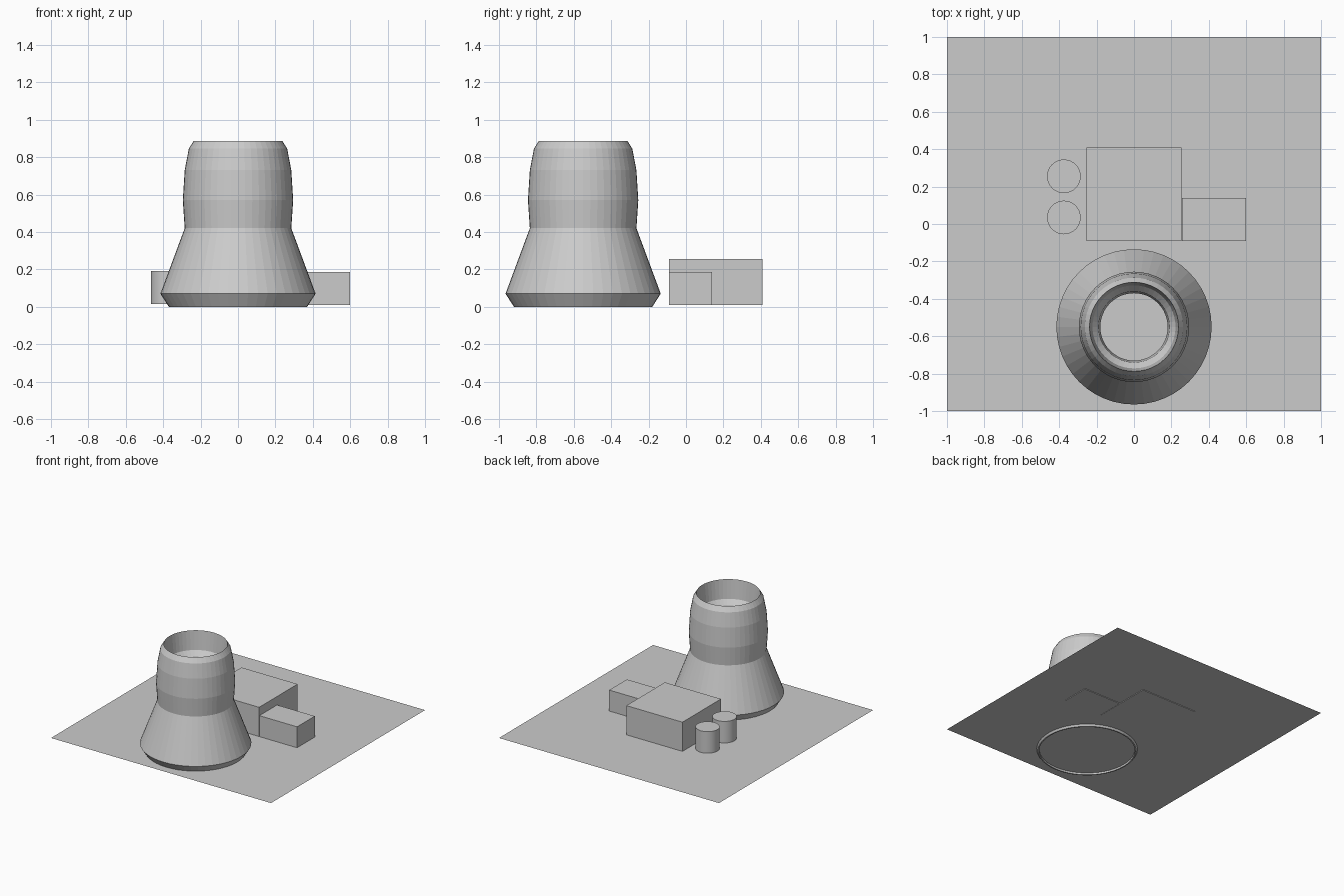
import bpy, bmesh, math

cube = bpy.data.objects.get("Cube")
if cube:
    bpy.data.objects.remove(cube, do_unlink=True)

GREY = (0.6, 0.6, 0.6, 1.0)
concrete = bpy.data.materials.new("concrete_grey")
concrete.use_nodes = True
concrete.diffuse_color = GREY
concrete.node_tree.nodes["Principled BSDF"].inputs["Base Color"].default_value = GREY

GROUND = 0.015
SINK = 0.01


def add_object(name, bm, location):
    bmesh.ops.recalc_face_normals(bm, faces=bm.faces)
    mesh = bpy.data.meshes.new(name)
    bm.to_mesh(mesh)
    bm.free()
    mesh.materials.append(concrete)
    obj = bpy.data.objects.new(name, mesh)
    obj.location = location
    bpy.context.collection.objects.link(obj)
    return obj


def box(name, x0, x1, y0, y1, top):
    bm = bmesh.new()
    bmesh.ops.create_cube(bm, size=1)
    bmesh.ops.scale(bm, vec=(x1 - x0, y1 - y0, top - SINK), verts=bm.verts)
    return add_object(name, bm, ((x0 + x1) / 2, (y0 + y1) / 2, (top + SINK) / 2))


def tank(name, x, y, radius, top):
    bm = bmesh.new()
    bmesh.ops.create_cone(bm, cap_ends=True, segments=32, radius1=radius,
                          radius2=radius, depth=top - GROUND)
    obj = add_object(name, bm, (x, y, (top + GROUND) / 2))
    for face in obj.data.polygons:
        face.use_smooth = len(face.vertices) == 4
    return obj


def lathe(name, profile, location, sides):
    """Revolve a closed (radius, height) profile into a ring of flat faces."""
    bm = bmesh.new()
    rings = []
    for radius, z in profile:
        rings.append([bm.verts.new((radius * math.cos(a), radius * math.sin(a), z))
                      for a in (math.tau * i / sides for i in range(sides))])
    for k, ring in enumerate(rings):
        above = rings[(k + 1) % len(rings)]
        for i in range(sides):
            j = (i + 1) % sides
            bm.faces.new((ring[i], ring[j], above[j], above[i]))
    return add_object(name, bm, location)


# Ground sheet
bm = bmesh.new()
bmesh.ops.create_grid(bm, x_segments=1, y_segments=1, size=1)
add_object("ground_sheet", bm, (0, 0, GROUND))

# Cooling tower: outer wall upward, then the inner wall back down
outer_wall = [(0.37, 0), (0.415, 0.07), (0.285, 0.42), (0.295, 0.57),
              (0.285, 0.73), (0.263, 0.845), (0.238, 0.885)]
inner_wall = [(0.222, 0.73), (0.19, 0.69), (0.18, 0.57), (0.18, 0.42),
              (0.36, 0.07), (0.36, 0)]
lathe("cooling_tower", outer_wall + inner_wall, (0, -0.55, 0), 48)

# Plant buildings
box("main_hall", -0.255, 0.255, -0.09, 0.41, 0.255)
box("side_hall", 0.257, 0.60, -0.09, 0.14, 0.187)

# Storage tanks
for label, y in (("front", 0.035), ("back", 0.255)):
    tank(label + "_tank", -0.375, y, 0.09, 0.192)
